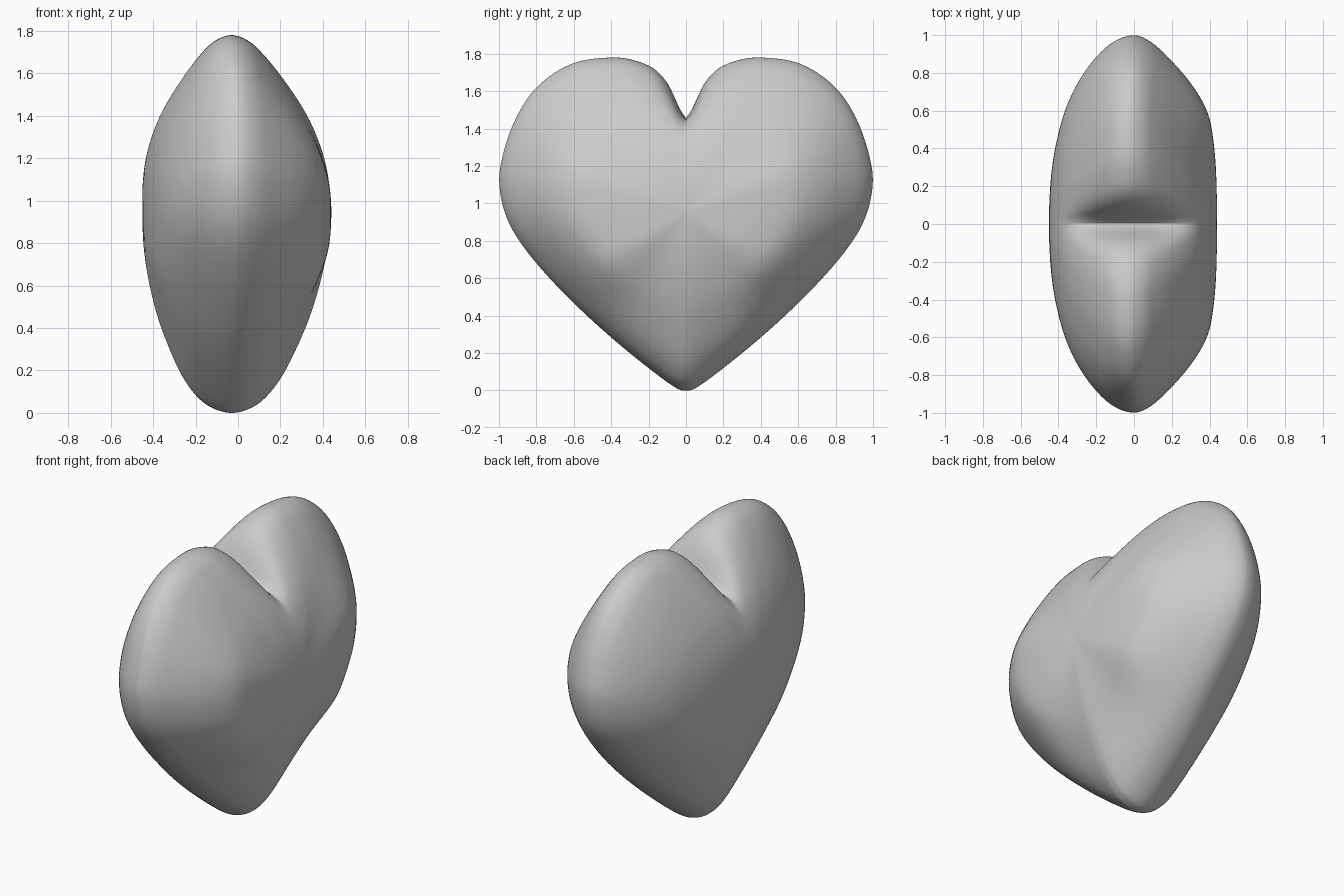
import bpy, bmesh, math
from mathutils import Vector

if "Cube" in bpy.data.objects:
    bpy.data.objects.remove(bpy.data.objects["Cube"])

CZ = 0.95          # height of the fattest point
RINGS, SUB = 40, 5

# half outline of the heart (y, z), from the cleft round to the tip
HALF = [(0, 1.455), (0.035, 1.51), (0.095, 1.635), (0.165, 1.715), (0.26, 1.76),
        (0.38, 1.78), (0.56, 1.762), (0.70, 1.70), (0.83, 1.585), (0.93, 1.41),
        (0.99, 1.21), (0.995, 1.07), (0.955, 0.915), (0.868, 0.767), (0.72, 0.59),
        (0.535, 0.405), (0.343, 0.235), (0.155, 0.085), (0.05, 0.012), (0, 0)]

# cross-sections (fraction from centre to rim, thickness) in each direction
FLANK_R = [(0, 1), (0.2, 0.995), (0.4, 0.975), (0.6, 0.91), (0.7, 0.80), (0.8, 0.63), (0.9, 0.40), (0.97, 0.20), (1, 0)]
FLANK_L = [(0, 1), (0.2, 0.99), (0.4, 0.945), (0.6, 0.84), (0.7, 0.75), (0.8, 0.625), (0.9, 0.44), (0.97, 0.24), (1, 0)]
TOP = [(0, 1), (0.15, 0.99), (0.3, 0.95), (0.45, 0.865), (0.6, 0.735), (0.78, 0.51), (0.9, 0.325), (0.97, 0.175), (1, 0)]
BOTTOM = [(0, 1), (0.2, 0.975), (0.37, 0.91), (0.48, 0.85), (0.6, 0.765), (0.79, 0.58), (0.9, 0.42), (0.97, 0.24), (1, 0)]


def smooth_curve(pts, sub, mirror_y_end=False):
    """Catmull-Rom curve, mirrored across its start and end."""
    p = [Vector(q) for q in pts]
    last = Vector((-pts[-2][0], pts[-2][1])) if mirror_y_end else Vector((pts[-2][0], -pts[-2][1]))
    first = 2 * p[0] - p[1] if mirror_y_end else Vector((-pts[1][0], pts[1][1]))
    p = [first] + p + [last]
    out = []
    for i in range(1, len(p) - 2):
        a, b, c, d = p[i - 1:i + 3]
        for k in range(sub):
            t = k / sub
            out.append(0.5 * (2 * b + (c - a) * t + (2 * a - 5 * b + 4 * c - d) * t * t
                              + (3 * b - a - 3 * c + d) * t ** 3))
    return out + [p[-2]]


def step(x):
    x = min(max(x, 0), 1)
    return x * x * (3 - 2 * x)


def lookup(curve, s):
    for a, b in zip(curve, curve[1:]):
        if a.x <= s <= b.x:
            return a.y + (b.y - a.y) * (s - a.x) / max(b.x - a.x, 1e-9)
    return 0


flank_r, flank_l, top, bottom = [smooth_curve(c, 12) for c in (FLANK_R, FLANK_L, TOP, BOTTOM)]
half = smooth_curve(HALF, SUB, True)
outline = half + [Vector((-p.x, p.y)) for p in reversed(half[1:-1])]
n = len(outline)
bm = bmesh.new()


def ring(s, side):
    fl = lookup(flank_l if side < 0 else flank_r, s)
    up, dn = lookup(top, s), lookup(bottom, s)
    verts = []
    for p in outline:
        # the cleft fades out towards the middle of each face
        z = p.y
        if p.y > 1.4 and abs(p.x) < 0.38:
            filled = 1.70 + 0.08 * step(abs(p.x) / 0.38)
            z = filled + (p.y - filled) * step((s - 0.4) / 0.6)
        d = Vector((p.x, z - CZ))
        v = d.normalized().y
        # rings become rounder towards the centre
        d = d.lerp(d.normalized() * 0.85, 0.9 * (1 - s)) * s
        w = step((v - 0.3) / 0.6) if v > 0 else step((-v - 0.5) / 0.5)
        f = fl * (1 - w) + (up if v > 0 else dn) * w
        x = side * (0.45 if side < 0 else 0.44) * f - 0.03 * w * s
        verts.append(bm.verts.new((x, d.x, CZ + d.y)))
    return verts


def bridge(a, b):
    for i in range(n):
        j = (i + 1) % n
        bm.faces.new((a[i], a[j], b[j], b[i]))


# two bulging faces sharing one rim
rim = ring(1.0, 1)
for side in (-1, 1):
    prev = rim
    for k in range(RINGS - 1, 0, -1):
        cur = ring(math.sin(k / RINGS * math.pi / 2), side)
        bridge(prev, cur)
        prev = cur
    tip = bm.verts.new((-0.45 if side < 0 else 0.44, 0, CZ))
    for i in range(n):
        bm.faces.new((prev[i], prev[(i + 1) % n], tip))

bmesh.ops.recalc_face_normals(bm, faces=bm.faces)
# even out the middle of each face
for _ in range(8):
    bmesh.ops.smooth_vert(bm, verts=[v for v in bm.verts if abs(v.co.x) > 0.12],
                          factor=0.5, use_axis_x=True)
for f in bm.faces:
    f.smooth = True
mesh = bpy.data.meshes.new("heart")
bm.to_mesh(mesh)
bm.free()
heart = bpy.data.objects.new("heart", mesh)
bpy.context.collection.objects.link(heart)
